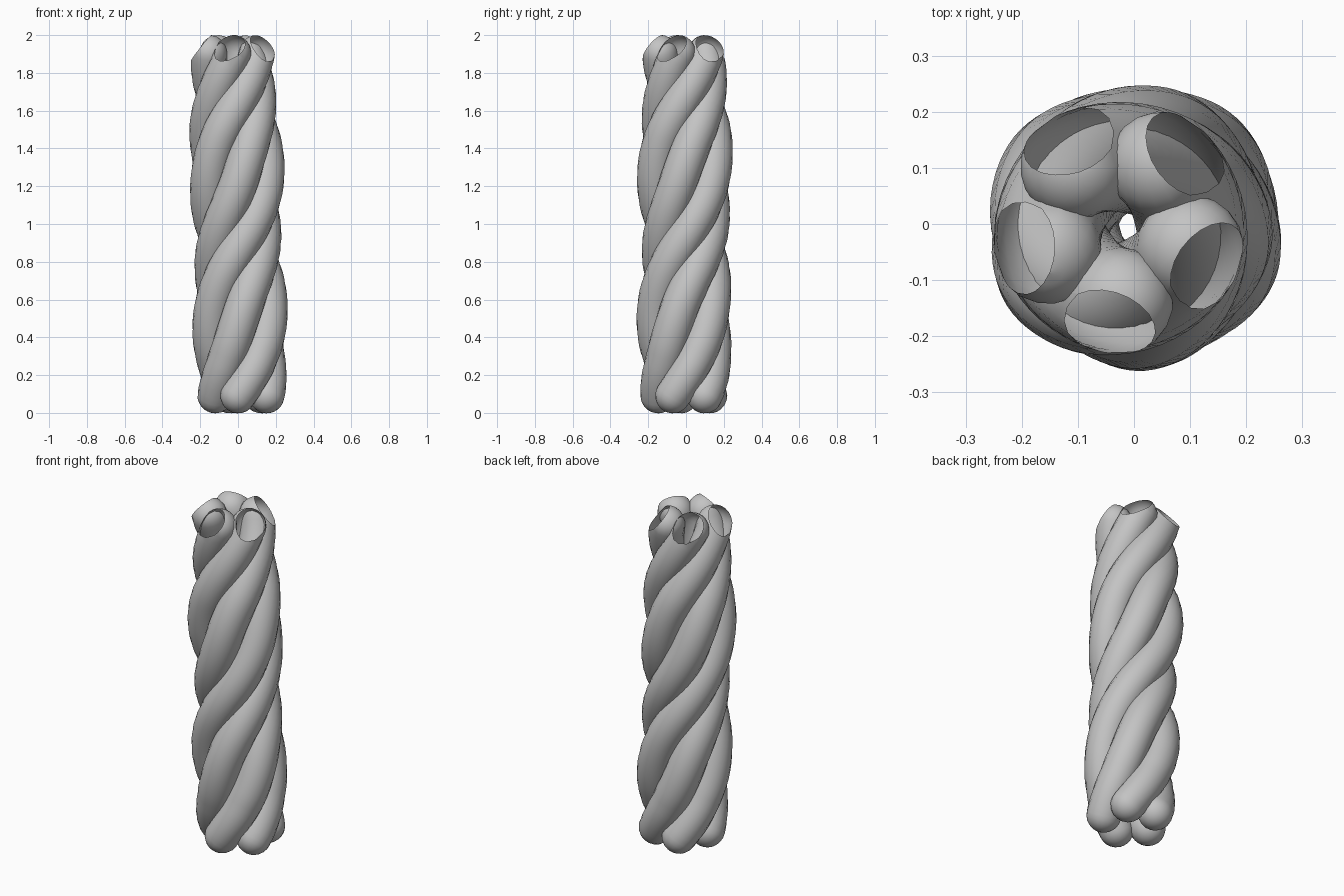
import bpy, bmesh, math
from mathutils import Vector

cube = bpy.data.objects.get("Cube")
if cube:
    bpy.data.objects.remove(cube, do_unlink=True)

STRANDS, SIDES, STEPS, CAP = 5, 18, 64, 6
Z_LOW, Z_HIGH = 0.092, 1.905
WAVE = 0.8                    # height of one swell of the bundle
TURN = math.radians(198.5)    # mean twist per unit of height
SURGE = math.radians(9.5)     # the twist runs ahead and lags by this much

grey = bpy.data.materials.new("plain_grey")
grey.use_nodes = True
grey.diffuse_color = (0.55, 0.55, 0.55, 1)
grey.node_tree.nodes["Principled BSDF"].inputs["Base Color"].default_value = (0.55, 0.55, 0.55, 1)


def axis(z):
    """Slightly leaning centre line of the bundle."""
    return Vector((0.025 - 0.0275 * z, -0.004, z))


def radial(z, start):
    """Outward direction; the twist is quick where the bundle is slim."""
    h = z - Z_LOW
    a = start + TURN * h + SURGE * math.sin(math.tau * h / WAVE)
    return Vector((math.cos(a), math.sin(a), 0))


def path(z, start):
    """Helix whose radius swells gently along its height."""
    swell = -0.014 * math.cos(math.tau * (z - Z_LOW) / WAVE)
    taper = 0.010 * max(0, (z - 1.5) / 0.4)
    foot = 0.024 * max(0, 1 - z / 0.3)
    return axis(z) + radial(z, start) * (0.142 + swell - taper + foot)


def tangent(z, start):
    return (path(z + 0.005, start) - path(z - 0.005, start)).normalized()


def tube_radius(z):
    return 0.102 - 0.01 * max(0, 1 - z / 0.35) - 0.006 * max(0, (z - 1.5) / 0.4)


def make_strand(name, start):
    bm = bmesh.new()
    rings = []

    def add_ring(z, phi=0.0):
        # phi walks over the rounded end, from the rim toward the pole
        t, r = tangent(z, start), tube_radius(z)
        u = radial(z, start)
        u = (u - t * u.dot(t)).normalized()
        v = t.cross(u)
        c = path(z, start) + t * r * math.sin(phi)
        r *= math.cos(phi)
        rings.append([bm.verts.new(c + (u * math.cos(k) + v * math.sin(k)) * r)
                      for k in (math.tau * i / SIDES for i in range(SIDES))])

    # Rounded foot, twisted body, rounded head
    quarter = math.pi / 2
    for i in range(CAP - 1, 0, -1):
        add_ring(Z_LOW, -quarter * i / CAP)
    for i in range(STEPS + 1):
        add_ring(Z_LOW + (Z_HIGH - Z_LOW) * i / STEPS)
    for i in range(1, CAP):
        add_ring(Z_HIGH, quarter * i / CAP)

    for low, high in zip(rings, rings[1:]):
        for i in range(SIDES):
            j = (i + 1) % SIDES
            bm.faces.new((low[i], low[j], high[j], high[i]))
    for z, ring, sign in ((Z_LOW, rings[0], -1), (Z_HIGH, rings[-1], 1)):
        pole = bm.verts.new(path(z, start) + tangent(z, start) * tube_radius(z) * sign)
        for i in range(SIDES):
            bm.faces.new((ring[i], ring[(i + 1) % SIDES], pole))

    # Slice the outer, trailing half of the head away, leaving a hollow end
    normal = (radial(Z_HIGH, start - 0.4) + Vector((0, 0, 0.8))).normalized()
    bmesh.ops.bisect_plane(bm, geom=bm.verts[:] + bm.edges[:] + bm.faces[:],
                           plane_co=path(Z_HIGH, start) + normal * 0.05,
                           plane_no=normal, clear_outer=True)
    bmesh.ops.recalc_face_normals(bm, faces=bm.faces[:])
    for f in bm.faces:
        f.smooth = True

    mesh = bpy.data.meshes.new(name)
    bm.to_mesh(mesh)
    bm.free()
    mesh.materials.append(grey)
    obj = bpy.data.objects.new(name, mesh)
    bpy.context.collection.objects.link(obj)


for n in range(STRANDS):
    make_strand(f"twisted_strand_{n + 1}", math.radians(-98.5) + math.tau * n / STRANDS)
